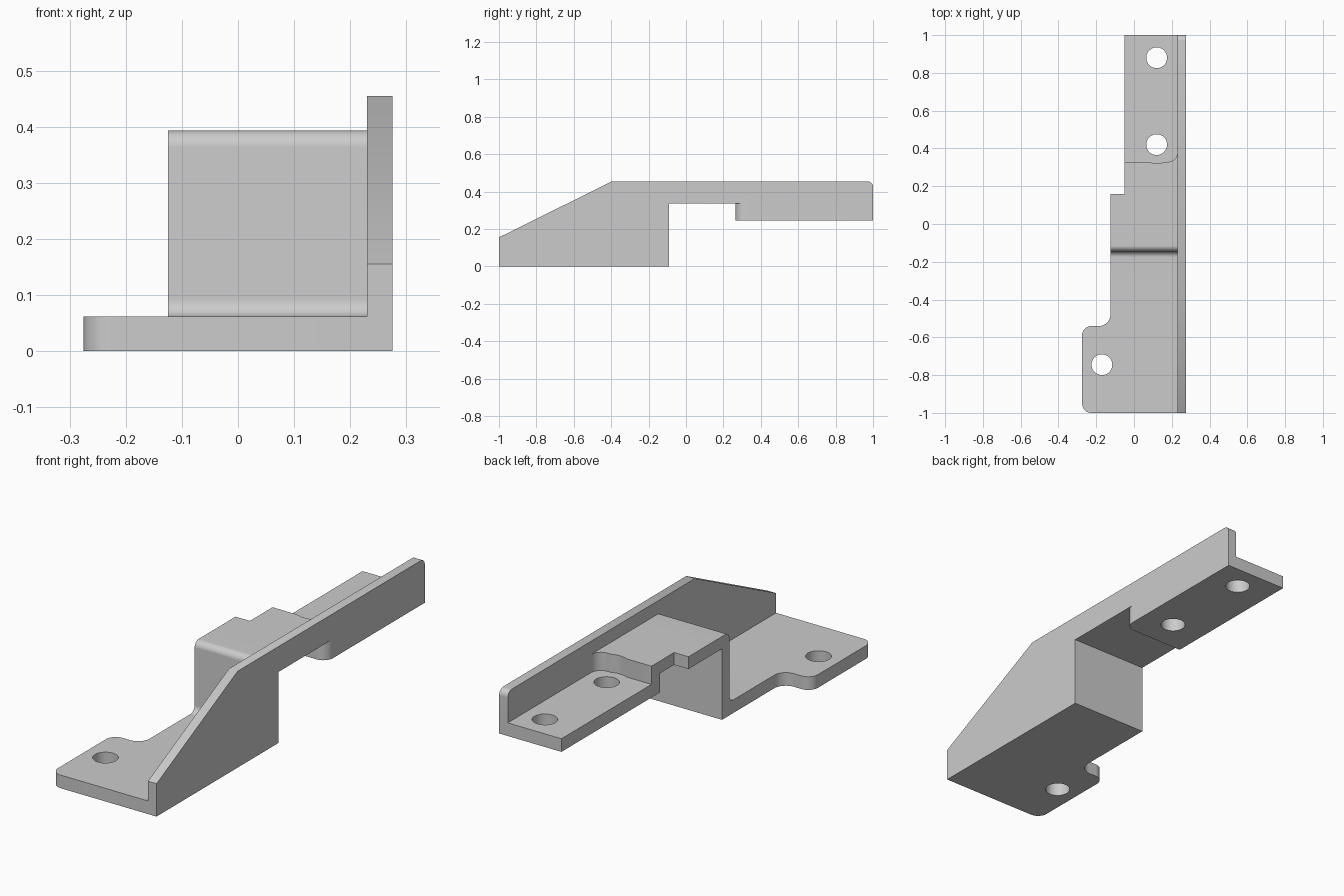
import bpy
import math
from mathutils import Vector

cube = bpy.data.objects.get("Cube")
if cube:
    bpy.data.objects.remove(cube, do_unlink=True)

grey = bpy.data.materials.new("plain grey")
grey.use_nodes = True
colour = (0.6, 0.6, 0.6, 1)
grey.diffuse_color = colour
grey.node_tree.nodes["Principled BSDF"].inputs["Base Color"].default_value = colour


def rounded(corners, steps=10):
    """Turn (a, b) or (a, b, radius) corners into an outline with arcs."""
    out = []
    for i, c in enumerate(corners):
        p = Vector(c[:2])
        if len(c) < 3:
            out.append(p)
            continue
        u = (Vector(corners[i - 1][:2]) - p).normalized()
        v = (Vector(corners[(i + 1) % len(corners)][:2]) - p).normalized()
        half = math.acos(u.dot(v)) / 2
        centre = p + (u + v).normalized() * c[2] / math.sin(half)
        start = p + u * c[2] / math.tan(half) - centre
        end = p + v * c[2] / math.tan(half) - centre
        out += [centre + start.lerp(end, k / steps).normalized() * c[2]
                for k in range(steps + 1)]
    return out


def prism(name, axis, corners, lo, hi):
    """Extrude an outline along x (outline in y, z) or z (outline in x, y)."""
    pts = rounded(corners)
    n = len(pts)
    if sum(pts[i - 1].cross(pts[i]) for i in range(n)) < 0:
        pts.reverse()
    place = (lambda p, d: (d, p.x, p.y)) if axis == "x" else (lambda p, d: (p.x, p.y, d))
    verts = [place(p, d) for d in (lo, hi) for p in pts]
    faces = [list(range(n))[::-1], list(range(n, 2 * n))]
    faces += [[i, (i + 1) % n, n + (i + 1) % n, n + i] for i in range(n)]
    mesh = bpy.data.meshes.new(name)
    mesh.from_pydata(verts, [], faces)
    mesh.materials.append(grey)
    obj = bpy.data.objects.new(name, mesh)
    bpy.context.collection.objects.link(obj)
    return obj


def combine(target, tool, operation):
    """Apply a boolean and discard the tool."""
    mod = target.modifiers.new("combine", "BOOLEAN")
    mod.operation, mod.solver, mod.object = operation, "EXACT", tool
    bpy.context.view_layer.objects.active = target
    bpy.ops.object.modifier_apply(modifier=mod.name)
    bpy.data.objects.remove(tool, do_unlink=True)


# Tall side flange with sloped front
bracket = prism("bracket", "x", [
    (-1, 0), (-0.09, 0), (-0.09, 0.335), (0.34, 0.335), (0.34, 0.28),
    (1, 0.28), (1, 0.455, 0.03), (-0.395, 0.455), (-1, 0.155)], 0.23, 0.275)

# Low mounting plate with a rounded ear
base_plate = prism("base_plate", "z", [
    (-0.275, -1, 0.05), (0.275, -1), (0.275, -0.09), (-0.125, -0.09),
    (-0.125, -0.54, 0.06), (-0.275, -0.54, 0.05)], 0, 0.062)

# Upright wall bending into the raised shelf
bridge = prism("bridge", "x", [
    (-0.4, 0), (-0.4, 0.062), (-0.145, 0.062, 0.03), (-0.145, 0.393, 0.03),
    (0.16, 0.393), (0.16, 0.335), (-0.09, 0.335), (-0.09, 0)], -0.125, 0.25)

# Narrower shelf extension
shelf = prism("shelf", "z", [
    (-0.05, 0), (0.25, 0), (0.25, 0.3), (-0.05, 0.3)], 0.335, 0.393)

# Rear mounting pad
rear_pad = prism("rear_pad", "z", [
    (-0.05, 0.265), (0.275, 0.265, 0.05), (0.275, 1), (-0.05, 1)], 0.245, 0.307)

# Step between shelf and pad, bulging around the bolt hole
bulge = [(0.12 + 0.1 * math.sin(a), 0.42 - 0.1 * math.cos(a))
         for a in (math.radians(d) for d in range(24, -25, -6))]
step = prism("step", "z", [
    (-0.05, 0.265), (0.275, 0.265, 0.05), (0.275, 0.4), (0.23, 0.4),
    (0.23, 0.329, 0.05)] + bulge + [(-0.05, 0.329)], 0.29, 0.393)

for part in (base_plate, bridge, shelf, rear_pad, step):
    combine(bracket, part, "UNION")

# Bolt holes
for x, y in ((0.12, 0.88), (0.12, 0.42), (-0.17, -0.745)):
    ring = [(x + 0.055 * math.cos(k * math.tau / 40),
             y + 0.055 * math.sin(k * math.tau / 40)) for k in range(40)]
    combine(bracket, prism("hole_cutter", "z", ring, -0.1, 0.32), "DIFFERENCE")

bpy.ops.object.select_all(action="DESELECT")
bracket.select_set(True)
bpy.context.view_layer.objects.active = bracket
bpy.ops.object.shade_smooth_by_angle(angle=math.radians(30))
